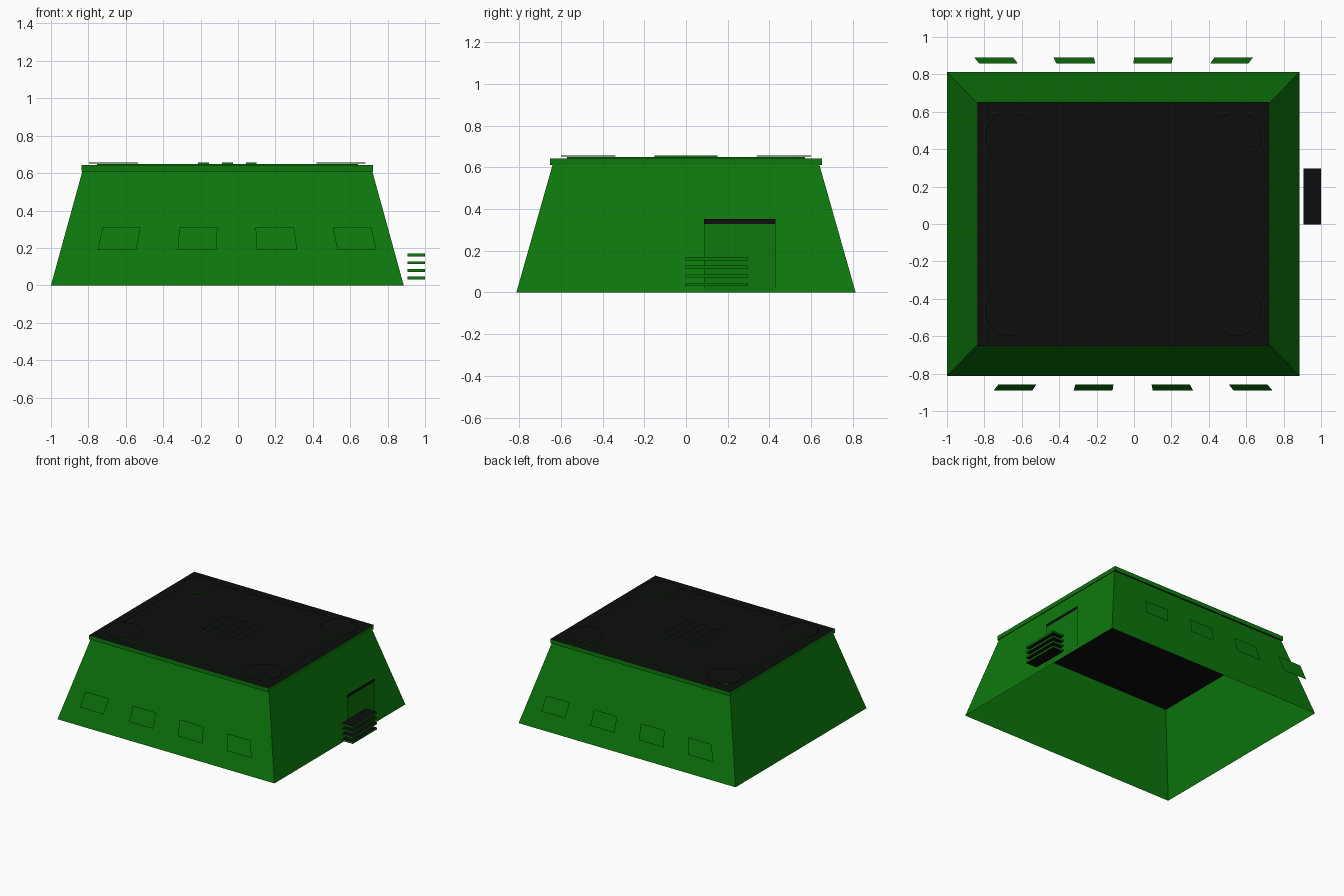
import bpy
import bmesh
import math

if "Cube" in bpy.data.objects:
    bpy.data.objects.remove(bpy.data.objects["Cube"])


def material(name, rgb):
    m = bpy.data.materials.new(name)
    m.diffuse_color = (*rgb, 1)
    m.use_nodes = True
    m.node_tree.nodes["Principled BSDF"].inputs["Base Color"].default_value = m.diffuse_color
    return m


GREEN = material("green", (0.004, 0.19, 0.004))
BLACK = material("black", (0.004, 0.004, 0.004))
CX = -0.057  # centre of the building in x


def finish(name, bm, rule=None):
    """Make an object; horizontal faces are black unless another rule is given."""
    bm.normal_update()
    for f in bm.faces:
        f.material_index = rule(f) if rule else int(abs(f.normal.z) > 0.9)
    me = bpy.data.meshes.new(name)
    bm.to_mesh(me)
    bm.free()
    me.materials.append(GREEN)
    me.materials.append(BLACK)
    ob = bpy.data.objects.new(name, me)
    bpy.context.collection.objects.link(ob)
    return ob


def box(name, x0, x1, y0, y1, z0, z1):
    bm = bmesh.new()
    bmesh.ops.create_cube(bm, size=1)
    for v in bm.verts:
        v.co.x = x1 if v.co.x > 0 else x0
        v.co.y = y1 if v.co.y > 0 else y0
        v.co.z = z1 if v.co.z > 0 else z0
    return finish(name, bm)


def sheet(name, pts, colour=0):
    bm = bmesh.new()
    bm.faces.new([bm.verts.new(p) for p in pts])
    return finish(name, bm, lambda f: colour)


# Sloping walls, open at the bottom
bm = bmesh.new()
rings = []
for hx, hy, z in ((0.943, 0.813, 0), (0.775, 0.64, 0.61)):
    rings.append([bm.verts.new((CX + sx * hx, sy * hy, z))
                  for sx, sy in ((-1, -1), (1, -1), (1, 1), (-1, 1))])
low, high = rings
for i in range(4):
    j = (i + 1) % 4
    bm.faces.new((low[i], low[j], high[j], high[i]))
finish("walls", bm)

# Roof slab and raised roof panel
box("roof_slab", CX - 0.78, CX + 0.78, -0.652, 0.652, 0.61, 0.643)
box("roof_panel", -0.755, 0.641, -0.57, 0.57, 0.643, 0.65)

# Corner discs on the roof
for sx in (-1, 1):
    for sy in (-1, 1):
        bm = bmesh.new()
        bmesh.ops.create_cone(bm, cap_ends=True, segments=24, radius1=0.131,
                              radius2=0.131, depth=0.006)
        bmesh.ops.translate(bm, vec=(CX + sx * 0.608, sy * 0.468, 0.654), verts=bm.verts)
        finish("roof_disc", bm)

# Bars in the middle of the roof
for i in (-1, 0, 1):
    x = CX + i * 0.128
    box("roof_bar", x - 0.029, x + 0.029, -0.15, 0.15, 0.65, 0.657)

# Tilted window sheets standing off the front and back walls:
# left and right ends of the lower edge, then of the upper edge
windows = ((-0.75, -0.543, -0.725, -0.522), (-0.323, -0.115, -0.313, -0.11),
           (0.1, 0.316, 0.094, 0.3), (0.532, 0.74, 0.507, 0.713))
for a, b, c, d in windows:
    pts = [(a, -0.89, 0.19), (b, -0.89, 0.19), (d, -0.858, 0.308), (c, -0.858, 0.308)]
    sheet("front_window", pts)
    sheet("back_window", [(2 * CX - x, -y, z) for x, y, z in pts])

# Door sheet with a dark lintel
DX = 0.887
for name, z0, z1, colour in (("door", 0, 0.328, 0), ("door_lintel", 0.328, 0.352, 1)):
    sheet(name, [(DX, 0.086, z0), (DX, 0.43, z0), (DX, 0.43, z1), (DX, 0.086, z1)], colour)

# Stacked step slats beside the door
for i in range(4):
    z = 0.031 + i * 0.041
    box("step", 0.905, 1.0, -0.003, 0.296, z, z + 0.015)
